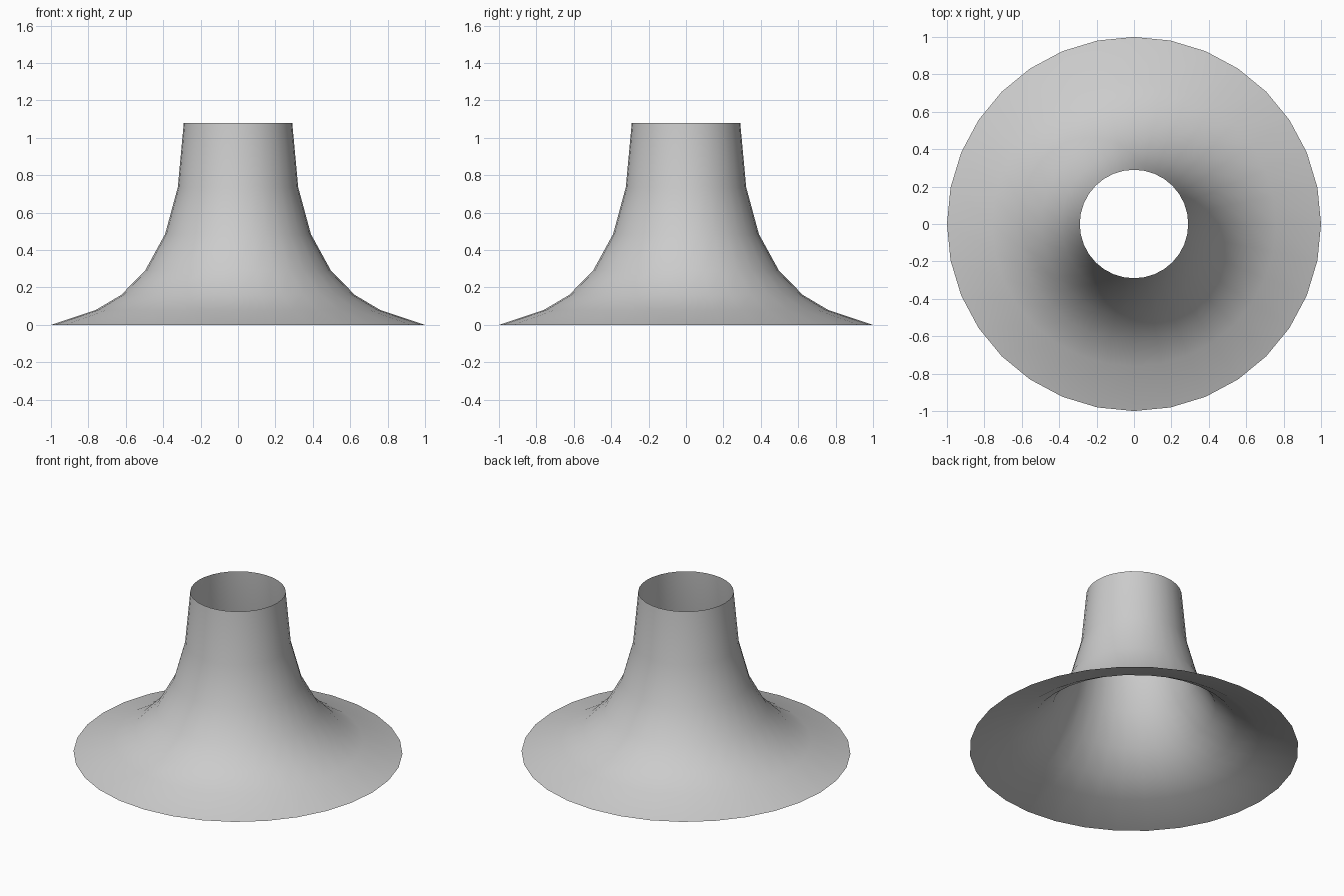
import bpy, bmesh
from math import cos, sin, tau

if "Cube" in bpy.data.objects:
    bpy.data.objects.remove(bpy.data.objects["Cube"])

SIDES = 32
# flared profile from rim to neck: (radius, height)
PROFILE = [(1.0, 0.0), (0.76, 0.08), (0.625, 0.16), (0.497, 0.29),
           (0.39, 0.485), (0.322, 0.735), (0.29, 1.08)]

# open, single-walled flared funnel
bm = bmesh.new()
rings = [[bm.verts.new((r * cos(tau * i / SIDES), r * sin(tau * i / SIDES), z))
          for i in range(SIDES)] for r, z in PROFILE]
for low, high in zip(rings, rings[1:]):
    for i in range(SIDES):
        j = (i + 1) % SIDES
        bm.faces.new((low[i], low[j], high[j], high[i])).smooth = True

mesh = bpy.data.meshes.new("flared_funnel")
bm.to_mesh(mesh)
bm.free()
funnel = bpy.data.objects.new("flared_funnel", mesh)
bpy.context.collection.objects.link(funnel)
